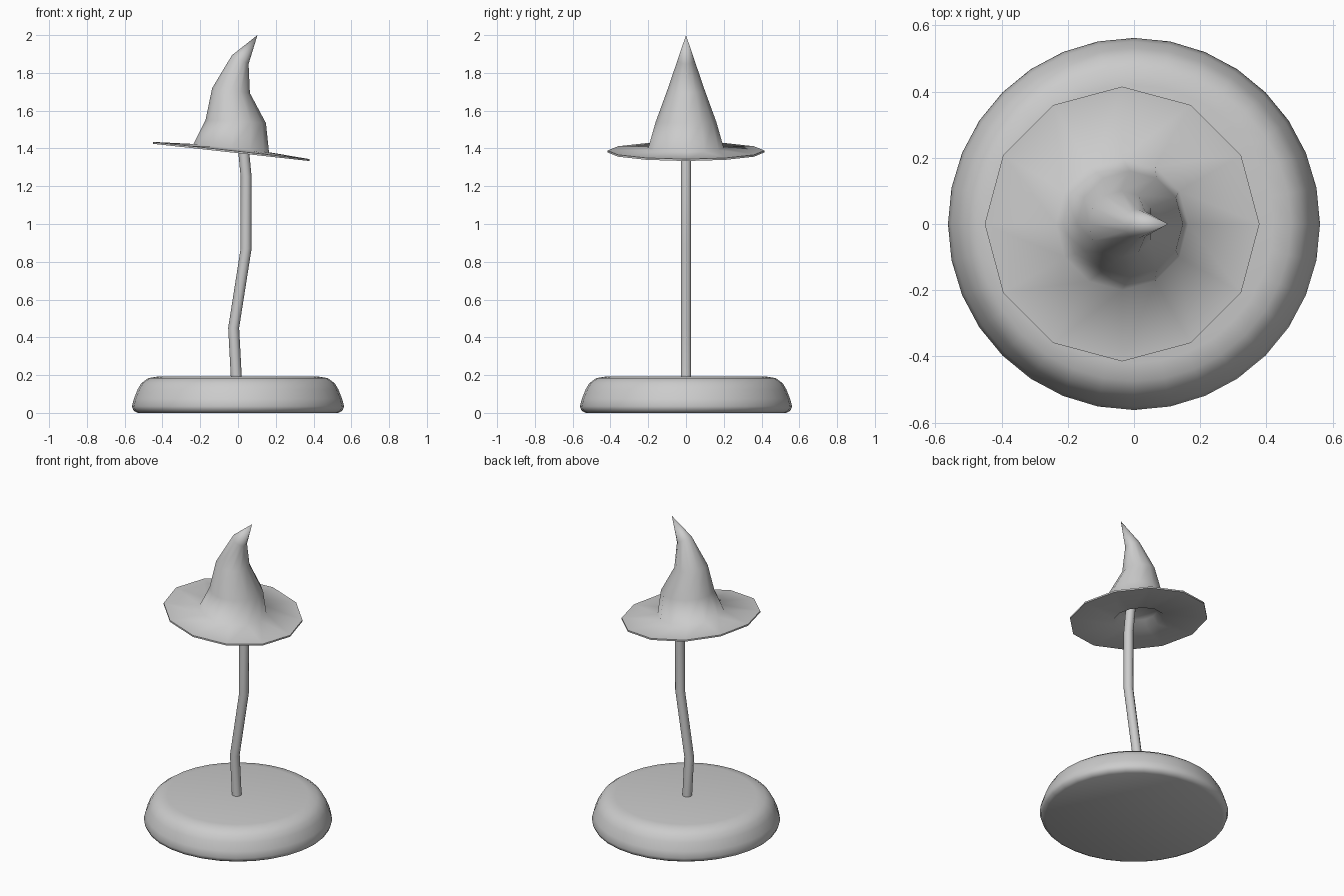
import bpy, bmesh
from math import cos, sin, pi
from mathutils import Vector

if "Cube" in bpy.data.objects:
    bpy.data.objects.remove(bpy.data.objects["Cube"])


def ring(n, r, centre, slope=0.0):
    """Horizontal circle, sheared in z along x to give a tilt."""
    cx, cz = centre
    return [Vector((cx + r * cos(2 * pi * i / n), r * sin(2 * pi * i / n),
                    cz + slope * r * cos(2 * pi * i / n))) for i in range(n)]


def loft(name, rings, angle=40):
    """Skin a list of rings; single-point rings close to a fan."""
    bm = bmesh.new()
    vs = [[bm.verts.new(p) for p in r] for r in rings]
    for a, b in zip(vs, vs[1:]):
        n = max(len(a), len(b))
        for i in range(n):
            j = (i + 1) % n
            if len(a) == 1:
                bm.faces.new((a[0], b[j], b[i]))
            elif len(b) == 1:
                bm.faces.new((a[i], a[j], b[0]))
            else:
                bm.faces.new((a[i], a[j], b[j], b[i]))
    for end in (vs[0], vs[-1]):
        if len(end) > 2:
            bm.faces.new(end)
    bmesh.ops.recalc_face_normals(bm, faces=bm.faces)
    mesh = bpy.data.meshes.new(name)
    bm.to_mesh(mesh)
    bm.free()
    ob = bpy.data.objects.new(name, mesh)
    bpy.context.collection.objects.link(ob)
    bpy.ops.object.select_all(action='DESELECT')
    ob.select_set(True)
    bpy.context.view_layer.objects.active = ob
    bpy.ops.object.shade_smooth_by_angle(angle=angle * pi / 180)
    return ob


# Round stand with a rolled upper edge
base_profile = [(0.53, 0.0), (0.553, 0.012), (0.562, 0.035), (0.551, 0.075),
                (0.531, 0.125), (0.511, 0.158), (0.475, 0.184), (0.42, 0.193)]
loft("base", [ring(32, r, (0, z)) for r, z in base_profile], 60)

# Crooked post
post_path = [(-0.008, 0.17), (-0.023, 0.45), (0.043, 0.87), (0.043, 1.25), (0.024, 1.45)]
loft("post", [ring(10, 0.029, p) for p in post_path], 50)

# Bent pointed hat: shallow recess underneath, brim, crown, tip
TILT = -0.11
C = -0.036
hat = [
    [Vector((C, 0, 1.425))],
    ring(12, 0.11, (C, 1.425), TILT),
    ring(12, 0.15, (C, 1.379), TILT),
    ring(12, 0.415, (C, 1.379), TILT),
    ring(12, 0.415, (C, 1.389), TILT),
    ring(12, 0.200, (C, 1.402), TILT),
    ring(12, 0.160, (-0.012, 1.542), -0.05),
    ring(12, 0.100, (-0.037, 1.706), -0.13),
    ring(12, 0.044, (0.012, 1.870), -0.53),
    [Vector((0.103, 0, 2.0))],
]
loft("pointed_hat", hat, 75)
